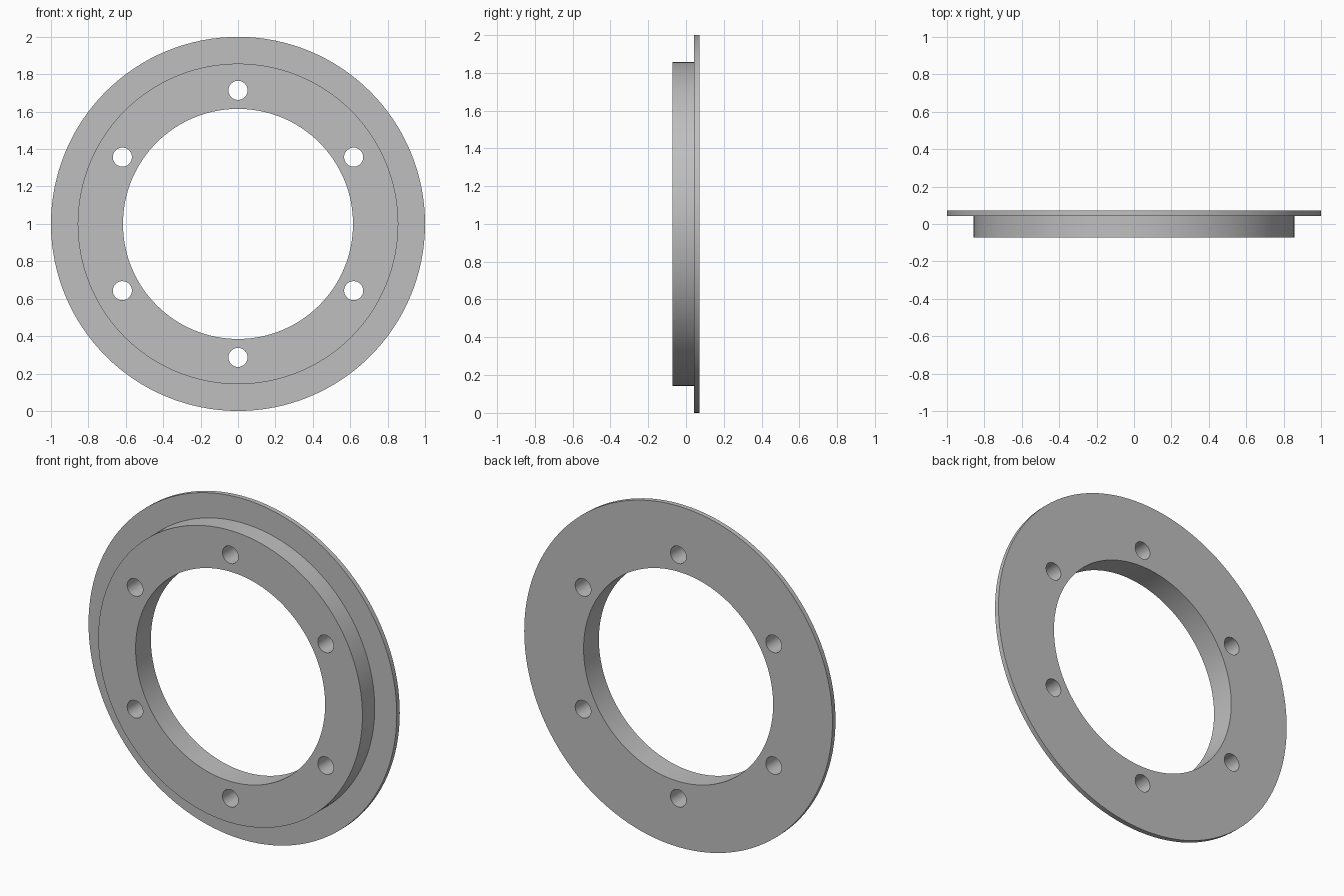
import bpy
import bmesh
from math import sin, cos, tau, radians
from mathutils import Matrix

cube = bpy.data.objects.get("Cube")
if cube:
    bpy.data.objects.remove(cube, do_unlink=True)

SEGMENTS = 128
BORE, BOSS, FLANGE = 0.615, 0.857, 1.0
FRONT, STEP, BACK = -0.071, 0.043, 0.071
BOLT_CIRCLE, HOLE = 0.714, 0.051

metal = bpy.data.materials.new("grey metal")
metal.use_nodes = True
grey = (0.52, 0.52, 0.52, 1)
metal.diffuse_color = grey
metal.node_tree.nodes["Principled BSDF"].inputs["Base Color"].default_value = grey


def make_object(name, bm):
    bmesh.ops.recalc_face_normals(bm, faces=bm.faces)
    mesh = bpy.data.meshes.new(name)
    bm.to_mesh(mesh)
    bm.free()
    mesh.materials.append(metal)
    obj = bpy.data.objects.new(name, mesh)
    bpy.context.collection.objects.link(obj)
    return obj


# Flanged ring: stepped profile (radius, depth) turned about the y axis
profile = [(BORE, FRONT), (BOSS, FRONT), (BOSS, STEP),
           (FLANGE, STEP), (FLANGE, BACK), (BORE, BACK)]
bm = bmesh.new()
rings = []
for i in range(SEGMENTS):
    a = tau * i / SEGMENTS
    rings.append([bm.verts.new((r * sin(a), y, 1 + r * cos(a))) for r, y in profile])
for i, ring in enumerate(rings):
    following = rings[(i + 1) % SEGMENTS]
    for j in range(len(profile)):
        k = (j + 1) % len(profile)
        bm.faces.new((ring[j], ring[k], following[k], following[j]))
flanged_ring = make_object("flanged_ring", bm)

# Six bolt hole cutters, the first at the top
bm = bmesh.new()
for i in range(6):
    a = tau * i / 6
    place = Matrix.Translation((BOLT_CIRCLE * sin(a), 0, 1 + BOLT_CIRCLE * cos(a)))
    bmesh.ops.create_cone(bm, cap_ends=True, segments=48, radius1=HOLE, radius2=HOLE,
                          depth=0.4, matrix=place @ Matrix.Rotation(radians(90), 4, "X"))
cutters = make_object("bolt_hole_cutters", bm)

# Drill the holes and apply the cut
drill = flanged_ring.modifiers.new("bolt holes", "BOOLEAN")
drill.operation = "DIFFERENCE"
drill.solver = "EXACT"
drill.object = cutters
bpy.ops.object.select_all(action="DESELECT")
bpy.context.view_layer.objects.active = flanged_ring
flanged_ring.select_set(True)
bpy.ops.object.modifier_apply(modifier=drill.name)
bpy.data.objects.remove(cutters, do_unlink=True)

# Smooth round walls with sharp rims
bpy.ops.object.shade_smooth_by_angle(angle=radians(30))
